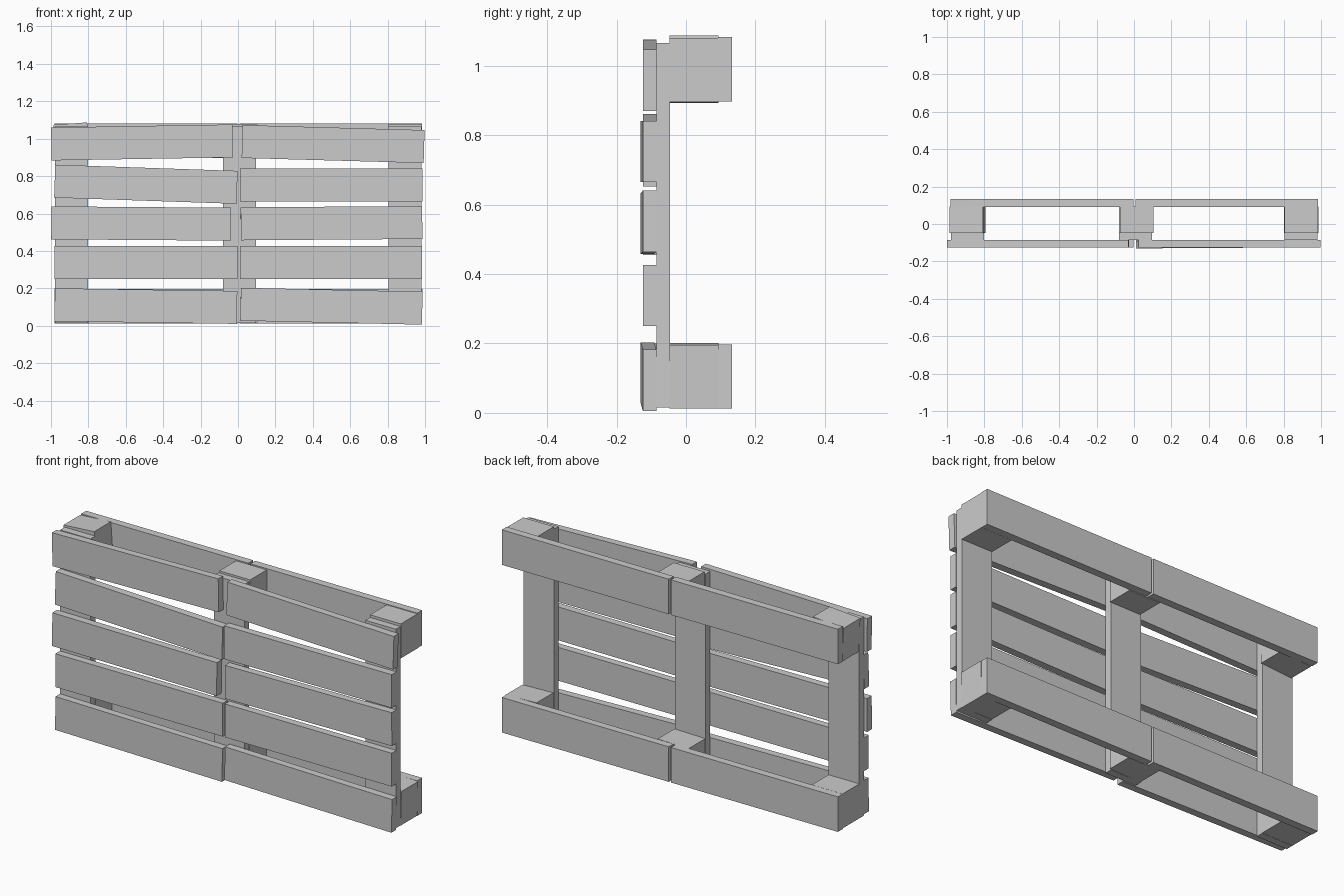
import bpy
from math import atan2, hypot


def box(name, loc, size, rot=(0, 0, 0)):
    bpy.ops.mesh.primitive_cube_add(size=1, location=loc, rotation=rot)
    ob = bpy.context.object
    ob.name = name
    ob.scale = size
    bpy.ops.object.transform_apply(location=False, rotation=False, scale=True)
    return ob


def plank(name, x0, x1, z0, z1, y0=-0.105, y1=-0.105, h=0.176, t=0.039):
    """Board running from centre point (x0, y0, z0) to (x1, y1, z1)."""
    dx, dy, dz = x1 - x0, y1 - y0, z1 - z0
    return box(name, ((x0 + x1) / 2, (y0 + y1) / 2, (z0 + z1) / 2),
               (hypot(dx, dy, dz), t, h), (0, -atan2(dz, dx), atan2(dy, dx)))


# Front slats, slightly crooked: x ends, z ends, y ends
slats = [
    (-0.980, -0.005, 0.112, 0.098, -0.105, -0.105),
    (0.014, 0.985, 0.115, 0.094, -0.111, -0.105),
    (-0.980, -0.002, 0.338, 0.338, -0.105, -0.105),
    (0.010, 0.985, 0.338, 0.338, -0.105, -0.105),
    (-0.998, -0.037, 0.550, 0.543, -0.105, -0.105),
    (0.015, 0.985, 0.545, 0.552, -0.111, -0.105),
    (-0.980, -0.005, 0.773, 0.740, -0.105, -0.105),
    (0.010, 0.985, 0.753, 0.753, -0.111, -0.105),
    (-0.998, -0.027, 0.972, 0.988, -0.105, -0.105),
    (0.022, 0.995, 0.985, 0.958, -0.105, -0.105),
]
for i, s in enumerate(slats):
    plank(f"front_slat_{i + 1}", *s)

# Upright stringer boards
for name, x in (("left", -0.89), ("middle", 0.008), ("right", 0.893)):
    box(f"{name}_upright", (x, -0.066, 0.54), (0.178, 0.039, 1.05))

# Spacer blocks, some knocked askew: x, z, tilt
blocks = [
    (-0.89, 0.107, 0.0), (0.012, 0.107, -0.02), (0.895, 0.107, 0.03),
    (-0.89, 0.99, -0.07), (0.014, 0.985, 0.0), (0.894, 0.988, 0.0),
]
for i, (x, z, tilt) in enumerate(blocks):
    box(f"spacer_block_{i + 1}", (x, 0.023, z), (0.18, 0.14, 0.182), (0, tilt, 0))

# Rear rails, in two halves at bottom and top
for level, z in (("lower", 0.105), ("upper", 0.99)):
    plank(f"{level}_left_rail", -0.98, -0.004, z, z, 0.112, 0.112, 0.185, 0.041)
    plank(f"{level}_right_rail", 0.008, 0.983, z, z, 0.112, 0.112, 0.185, 0.041)
